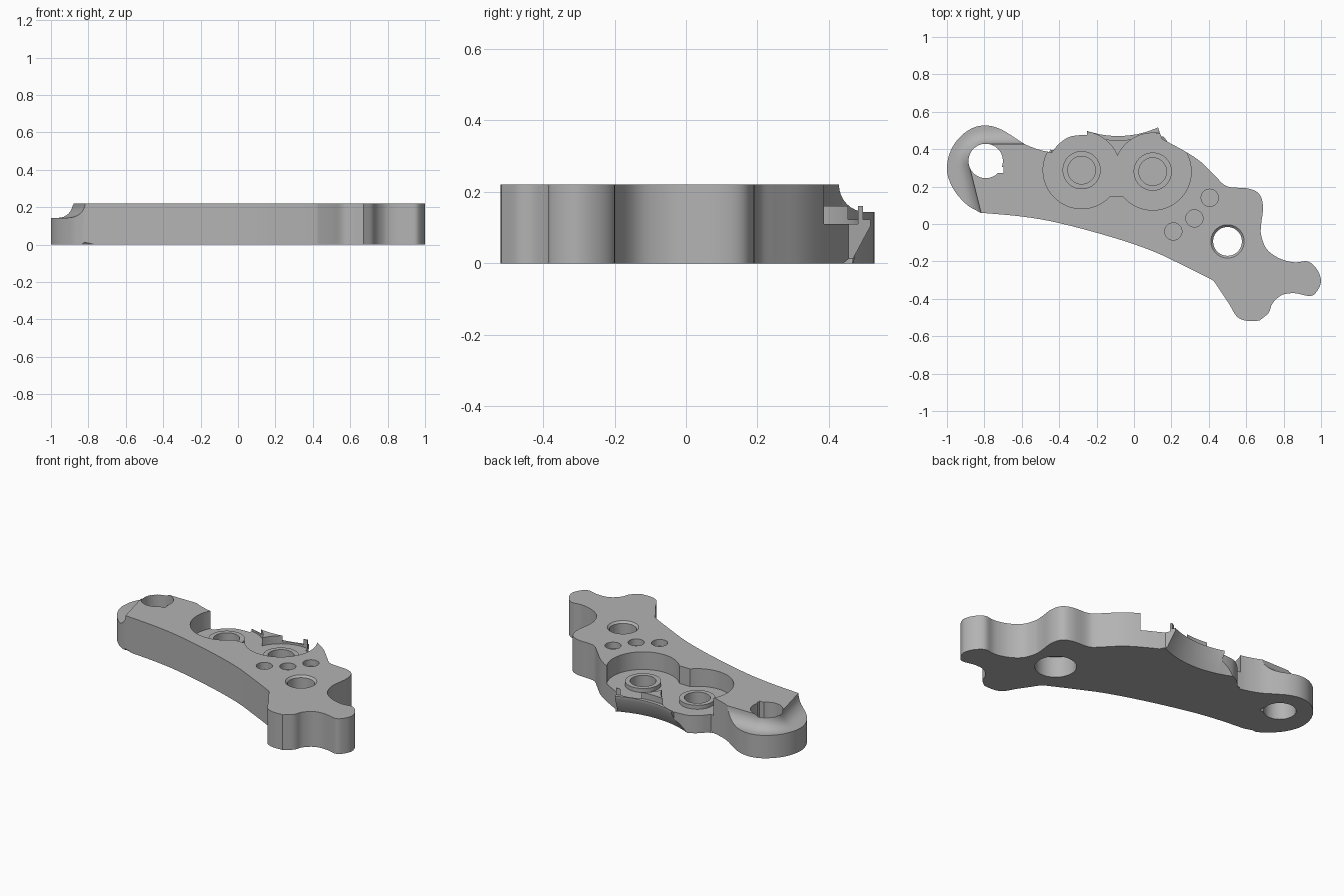
import bpy, bmesh, math
from mathutils import Vector

if "Cube" in bpy.data.objects:
    bpy.data.objects.remove(bpy.data.objects["Cube"])

TOP, FLOOR, LEDGE = 0.22, 0.11, 0.16
LUG = Vector((-0.793, 0.337))            # pivot eye centre
BORES = [(-0.28, 0.288), (0.1, 0.28)]    # piston bore centres
WHEEL = (-0.085, 0.985)                  # centre of the arc at the back
WHEEL_R = 0.515

grey = bpy.data.materials.new("cast_grey")
grey.use_nodes = True
grey.diffuse_color = (0.45, 0.45, 0.45, 1)
grey.node_tree.nodes["Principled BSDF"].inputs["Base Color"].default_value = grey.diffuse_color


def make(name, bm):
    bmesh.ops.recalc_face_normals(bm, faces=bm.faces)
    mesh = bpy.data.meshes.new(name)
    bm.to_mesh(mesh)
    bm.free()
    mesh.materials.append(grey)
    obj = bpy.data.objects.new(name, mesh)
    bpy.context.collection.objects.link(obj)
    return obj


def loft(rings):
    """Closed solid through rings of equal length."""
    bm = bmesh.new()
    loops = [[bm.verts.new(p) for p in ring] for ring in rings]
    n = len(loops[0])
    for a, b in zip(loops, loops[1:]):
        for i in range(n):
            j = (i + 1) % n
            bm.faces.new((a[i], a[j], b[j], b[i]))
    bm.faces.new(loops[0][::-1])
    bm.faces.new(loops[-1])
    return bm


def circle(centre, r, z, n=64):
    return [(centre[0] + r * math.cos(math.tau * i / n),
             centre[1] + r * math.sin(math.tau * i / n), z) for i in range(n)]


def turned(centre, profile):
    return loft([circle(centre, r, z) for r, z in profile])


def box(x0, x1, y0, y1, z0, z1):
    return loft([[(x0, y0, z), (x1, y0, z), (x1, y1, z), (x0, y1, z)] for z in (z0, z1)])


def spline(points, steps=4):
    """Smooth run through the points, without its last point."""
    p = [Vector(q) / 100 for q in points]
    if len(p) == 2:
        return p[:1]
    p = [2 * p[0] - p[1]] + p + [2 * p[-1] - p[-2]]
    out = []
    for a, b, c, d in zip(p, p[1:], p[2:], p[3:]):
        for k in range(steps):
            t = k / steps
            out.append(0.5 * (2 * b + (c - a) * t + (2 * a - 5 * b + 4 * c - d) * t * t
                              + (3 * b - a - 3 * c + d) * t ** 3))
    return out


# Plate outline in hundredths, clockwise; runs meet at sharp corners
runs = [
    [(-82, 6), (-89, 10), (-95.5, 17), (-99, 24), (-100, 30), (-98.5, 38), (-94, 45.5),
     (-87, 51), (-79.5, 52.7), (-72, 51), (-65, 47), (-58, 42.5), (-50, 39.5), (-44, 38.3)],
    [(-44, 38.3), (-40, 43), (-35, 46.4), (-30, 47.4), (-25, 47.5)],
    [(-25, 47.5), (-25, 54)], [(-25, 54), (12, 54)], [(12, 54), (15, 45.5)],
    [(15, 45.5), (27, 39), (36, 33), (44, 25), (50, 20), (61, 19), (67, 16), (69, 9),
     (68, 0), (68, -6), (71, -13.5), (78, -18.5), (86, -20.5), (93, -20), (98, -24.5),
     (100, -31), (97, -37), (93.5, -38.5), (86, -37), (79, -38), (74, -42.5),
     (72, -47.5), (67, -51.7)],
    [(67, -51.7), (60, -51.7), (55, -49.5), (51, -43)],
    [(51, -43), (43, -31)],
    [(43, -31), (41, -29.5), (27, -22.5), (10, -14.5), (-12, -7), (-40, 0.5), (-60, 4), (-82, 6)],
]
outline = [p for run in runs for p in spline(run)]
bm = loft([[(p.x, p.y, z) for p in outline] for z in (0, TOP)])
rim = [e for e in bm.edges if all(v.co.z < 0.001 and v.co.x < 0.42 for v in e.verts)]
bmesh.ops.bevel(bm, geom=rim, offset=0.013, segments=1, affect='EDGES')
body = make("plate_body", bm)


def cut(name, bm):
    cutter = make(name, bm)
    cutter.hide_render = True
    mod = body.modifiers.new(name, 'BOOLEAN')
    mod.operation, mod.solver, mod.object = 'DIFFERENCE', 'EXACT', cutter
    bpy.context.view_layer.objects.active = body
    bpy.ops.object.modifier_apply(modifier=name)
    bpy.data.objects.remove(cutter)


# Lowered lip around the pivot eye, with a concave fillet up to the plate
def lip_ring(offset, z):
    r = 0.091 + offset
    turn = math.radians(194)
    n = Vector((math.cos(turn), math.sin(turn)))
    along = Vector((-n.y, n.x))
    pts = [LUG + n * r + along * 0.5]
    for i in range(13):
        a = turn + (math.pi / 2 - turn) * i / 12
        pts.append(LUG + Vector((math.cos(a), math.sin(a))) * r)
    pts += [Vector((-0.46, LUG.y + r)), Vector((-0.46, 0.8)),
            Vector((-1.4, 0.8)), Vector((-1.4, -0.3))]
    return [(p.x, p.y, z) for p in pts]


R = 0.077
rings = [lip_ring(0, 0.3)]
for i in range(9):
    a = math.pi / 2 * i / 8
    rings.append(lip_ring(R * (1 - math.cos(a)), TOP - R * math.sin(a)))
cut("lip_cutter", loft(rings))

# Pivot eye hole and its small notch
cut("eye_cutter", turned(LUG, [(0.092, -0.1), (0.092, 0.4)]))
cut("notch_cutter", box(-0.74, -0.699, 0.272, 0.305, -0.1, 0.4))

# Twin pocket, open at the back
for c in BORES:
    cut("pocket_cutter", turned(c, [(0.206, FLOOR), (0.206, 0.4)]))
cut("bridge_cutter", box(-0.165, -0.015, 0.146, 0.3, FLOOR, 0.4))

# Wedge between the bores, stepped and undercut along the rear arc
cut("wedge_cutter", box(-0.3, 0.16, 0.3, 0.7, LEDGE, 0.4))
cut("arc_cutter", turned(WHEEL, [(WHEEL_R + 0.065, -0.01), (WHEEL_R, FLOOR - 0.005),
                                 (WHEEL_R, 0.122), (WHEEL_R + 0.022, 0.1221),
                                 (WHEEL_R + 0.022, LEDGE + 0.02)]))

# Blind bores inside the pocket
for c in BORES:
    cut("bore_cutter", turned(c, [(0.075, 0.03), (0.075, 0.3)]))

# Mounting hole, wider from below
cut("mount_cutter", turned((0.5, -0.093), [(0.118, -0.1), (0.118, 0.13), (0.077, 0.1301),
                                           (0.077, TOP - 0.012), (0.092, TOP + 0.003)]))

# Three shallow dimples
for c in [(0.405, 0.14), (0.323, 0.03), (0.21, -0.04)]:
    cut("dimple_cutter", turned(c, [(0.046, TOP - 0.04), (0.046, 0.3)]))

# Raised seats around the bores
parts = [body]
for side, c in zip(("right", "left"), BORES):
    bm = bmesh.new()
    profile = [(0.074, 0.1), (0.102, 0.1), (0.102, 0.135), (0.074, 0.135)]
    loops = [[bm.verts.new(p) for p in circle(c, r, z)] for r, z in profile]
    for k in range(4):
        a, b = loops[k], loops[(k + 1) % 4]
        for i in range(64):
            j = (i + 1) % 64
            bm.faces.new((a[i], a[j], b[j], b[i]))
    parts.append(make("bore_seat_" + side, bm))

bpy.ops.object.select_all(action='DESELECT')
for obj in parts:
    obj.select_set(True)
bpy.context.view_layer.objects.active = body
bpy.ops.object.shade_smooth_by_angle(angle=math.radians(30))
